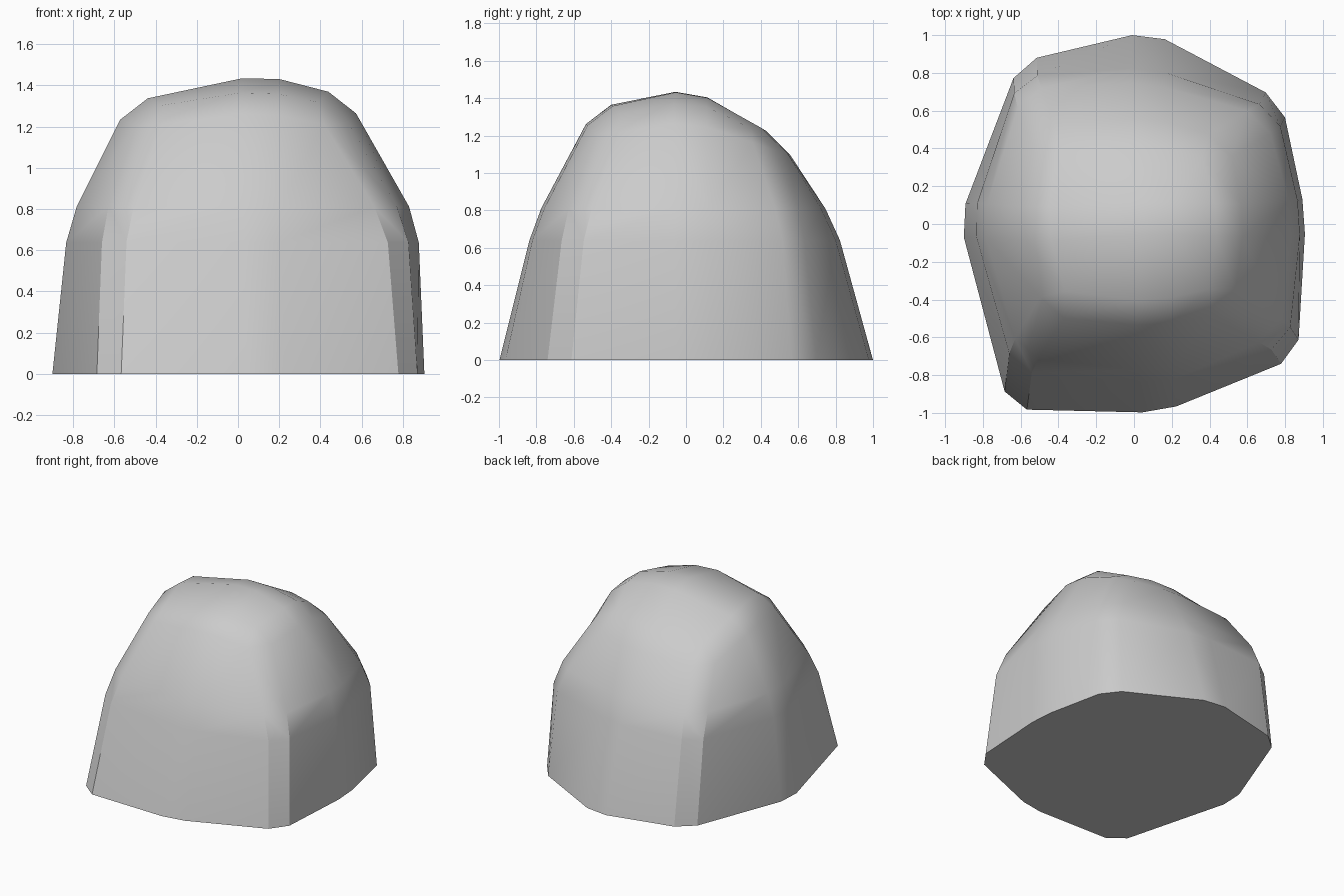
import bpy, bmesh, math
from mathutils import Vector

if "Cube" in bpy.data.objects:
    bpy.data.objects.remove(bpy.data.objects["Cube"])

# Control cage, eight corners counter-clockwise:
# right, back right, back, back left, left, front left, front, front right
BASE = [(0.911, 0.04), (0.78, 0.655), (0.08, 1.02), (-0.605, 0.86),
        (-0.925, 0.02), (-0.66, -0.98), (0.137, -1.0), (0.865, -0.706)]
MID_Z = 0.73
MID = [(0.885, 0.03), (0.75, 0.60), (0.08, 0.80), (-0.605, 0.77),
       (-0.85, 0.02), (-0.63, -0.75), (0.12, -0.825), (0.81, -0.63)]
TOP = [(0.544, 0.02, 1.364), (0.44, 0.42, 1.21), (0.08, 0.513, 1.18),
       (-0.49, 0.47, 1.16), (-0.553, 0.0, 1.327), (-0.44, -0.44, 1.28),
       (0.1, -0.503, 1.358), (0.47, -0.42, 1.28)]
CROWN = (0.11, 0.04, 1.474)

bm = bmesh.new()
base = [Vector((x, y, 0)) for x, y in BASE]
mid = [Vector((x, y, MID_Z)) for x, y in MID]
# the sides run on below the ground and are trimmed after chamfering
below = [b + (b - m) * 0.4 for b, m in zip(base, mid)]
rings = [[bm.verts.new(p) for p in ring] for ring in (below, mid, TOP)]
crown = bm.verts.new(CROWN)

# Side panels
for lo, hi in zip(rings, rings[1:]):
    for i in range(8):
        j = (i + 1) % 8
        bm.faces.new((lo[i], lo[j], hi[j], hi[i]))
# Four cap panels
t = rings[2]
for i in range(0, 8, 2):
    bm.faces.new((crown, t[i], t[i + 1], t[(i + 2) % 8]))

# Chamfer every edge
bmesh.ops.bevel(bm, geom=[e for e in bm.edges if not e.is_boundary],
                offset=0.093, offset_type='OFFSET', segments=1,
                profile=0.5, affect='EDGES', clamp_overlap=True)

# Trim flat at the ground and close the underside
bmesh.ops.bisect_plane(bm, geom=bm.verts[:] + bm.edges[:] + bm.faces[:],
                       plane_co=(0, 0, 0), plane_no=(0, 0, 1), clear_inner=True)
bmesh.ops.holes_fill(bm, edges=[e for e in bm.edges if e.is_boundary], sides=0)
bmesh.ops.recalc_face_normals(bm, faces=bm.faces[:])

mesh = bpy.data.meshes.new("boulder")
bm.to_mesh(mesh)
bm.free()
rock = bpy.data.objects.new("boulder", mesh)
bpy.context.collection.objects.link(rock)
bpy.context.view_layer.objects.active = rock
rock.select_set(True)
bpy.ops.object.shade_smooth_by_angle(angle=math.radians(30))
